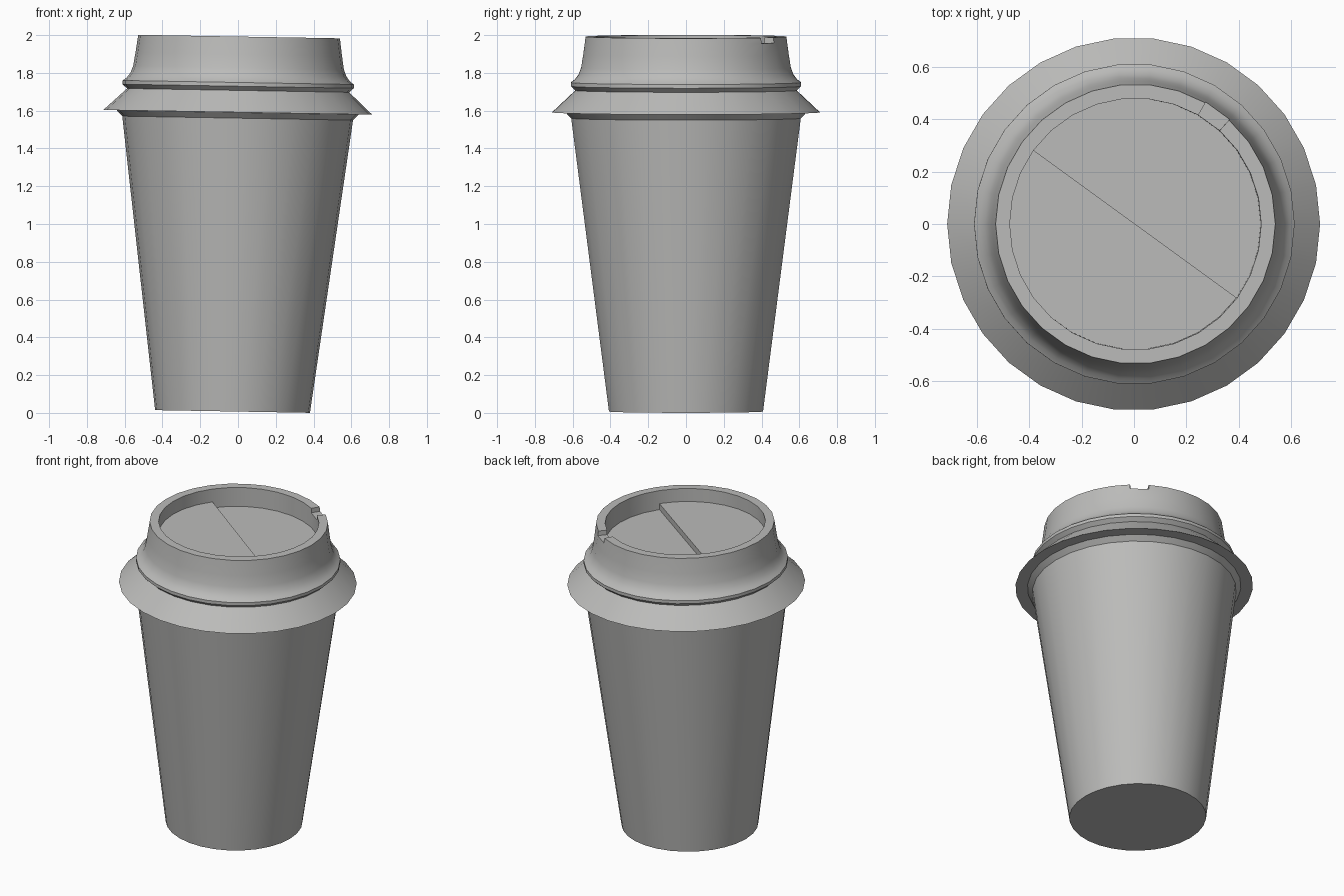
import bpy, bmesh, math

default = bpy.data.objects.get("Cube")
if default:
    bpy.data.objects.remove(default, do_unlink=True)

SIDES = 30
TILT = math.radians(1.0)          # the whole cup leans slightly towards +x
BASE = (-0.029, 0.0, 0.0075)

grey = bpy.data.materials.new("plain_grey")
colour = (0.5, 0.5, 0.49, 1.0)
grey.diffuse_color = colour
grey.use_nodes = True
grey.node_tree.nodes["Principled BSDF"].inputs["Base Color"].default_value = colour


def ring_point(radius, index, z):
    a = 2 * math.pi * index / SIDES
    return (radius * math.cos(a), radius * math.sin(a), z)


def lathe(bm, profile):
    """Turn (radius, z) points around z; returns vertex rows and face strips."""
    rows = [[bm.verts.new(ring_point(r, i, z)) for i in range(SIDES)] for r, z in profile]
    strips = []
    for low, high in zip(rows, rows[1:]):
        strips.append([bm.faces.new((low[i], low[(i + 1) % SIDES],
                                     high[(i + 1) % SIDES], high[i])) for i in range(SIDES)])
    return rows, strips


def finish(bm, name):
    bm.normal_update()
    mesh = bpy.data.meshes.new(name)
    bm.to_mesh(mesh)
    bm.free()
    mesh.materials.append(grey)
    obj = bpy.data.objects.new(name, mesh)
    bpy.context.collection.objects.link(obj)
    obj.location = BASE
    obj.rotation_euler = (0, TILT, 0)
    bpy.ops.object.select_all(action='DESELECT')
    obj.select_set(True)
    bpy.context.view_layer.objects.active = obj
    bpy.ops.object.shade_smooth_by_angle(angle=math.radians(30))
    return obj


# Tapered cup with a flared lip under the lid
bm = bmesh.new()
rows, _ = lathe(bm, [(0.41, 0), (0.611, 1.553), (0.64, 1.583), (0.60, 1.60)])
bm.faces.new(rows[0][::-1])
bm.faces.new(rows[-1])
finish(bm, "cup_body")

# Lid: underside, brim, groove, ridge, concave collar, rim and recessed floor
FLOOR, TOP, NOTCH = 1.86, 1.985, 1.955
bm = bmesh.new()
rows, strips = lathe(bm, [
    (0.61, 1.584), (0.712, 1.584), (0.588, 1.70), (0.612, 1.722), (0.612, 1.742),
    (0.592, 1.757), (0.572, 1.783), (0.558, 1.82), (0.547, 1.89),
    (0.538, NOTCH), (0.534, TOP), (0.48, TOP), (0.48, NOTCH), (0.48, FLOOR)])
bm.faces.new(rows[-1])

# Drinking notch: one sector of the rim sunk down
SECTOR = 4
bmesh.ops.delete(bm, geom=[strips[k][SECTOR] for k in (9, 10, 11)], context='FACES')
a, b = SECTOR, SECTOR + 1
bm.faces.new((rows[9][a], rows[9][b], rows[12][b], rows[12][a]))
bm.faces.new((rows[9][a], rows[12][a], rows[11][a], rows[10][a]))
bm.faces.new((rows[9][b], rows[10][b], rows[11][b], rows[12][b]))
finish(bm, "lid")

# Raised half of the recessed lid floor
bm = bmesh.new()
low = [bm.verts.new(ring_point(0.479, i, FLOOR - 0.005)) for i in range(12, 28)]
high = [bm.verts.new(ring_point(0.479, i, FLOOR + 0.04)) for i in range(12, 28)]
bm.faces.new(low[::-1])
bm.faces.new(high)
for i in range(len(low)):
    j = (i + 1) % len(low)
    bm.faces.new((low[i], low[j], high[j], high[i]))
finish(bm, "lid_raised_half")
